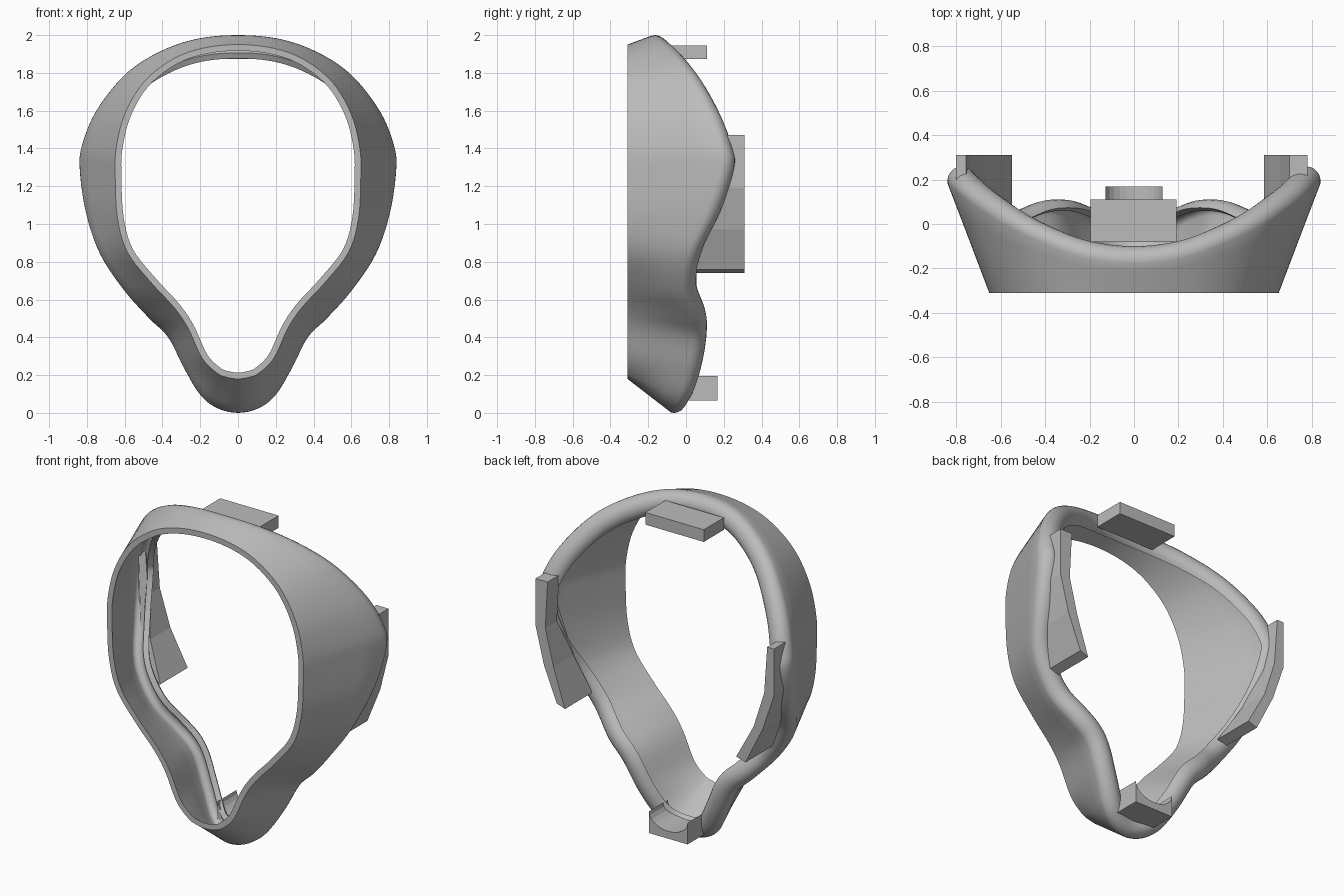
import bpy, bmesh, math
from mathutils import Vector

if "Cube" in bpy.data.objects:
    bpy.data.objects.remove(bpy.data.objects["Cube"])

grey = bpy.data.materials.new("mid_grey")
grey.diffuse_color = (0.5, 0.5, 0.5, 1)
grey.use_nodes = True
grey.node_tree.nodes["Principled BSDF"].inputs["Base Color"].default_value = grey.diffuse_color


def make_object(name, verts, faces, smooth=False):
    me = bpy.data.meshes.new(name)
    me.from_pydata(verts, [], faces)
    bm = bmesh.new()
    bm.from_mesh(me)
    bmesh.ops.recalc_face_normals(bm, faces=bm.faces)
    bm.to_mesh(me)
    bm.free()
    me.materials.append(grey)
    ob = bpy.data.objects.new(name, me)
    bpy.context.collection.objects.link(ob)
    if smooth:
        bpy.ops.object.select_all(action='DESELECT')
        bpy.context.view_layer.objects.active = ob
        ob.select_set(True)
        bpy.ops.object.shade_smooth_by_angle(angle=math.radians(40))
    return ob


def prism(name, profile, y_front, y_back):
    """Extrude an x-z profile along y; y_front may differ for each point."""
    n = len(profile)
    if not isinstance(y_front, (list, tuple)):
        y_front = [y_front] * n
    verts = [(x, y, z) for (x, z), y in zip(profile, y_front)]
    verts += [(x, y_back, z) for x, z in profile]
    faces = [tuple(range(n)), tuple(range(2 * n - 1, n - 1, -1))]
    faces += [(i, (i + 1) % n, n + (i + 1) % n, n + i) for i in range(n)]
    return make_object(name, verts, faces)


# Half outline from top to chin: rim x, rim z, rim rear y, front x, front z
HALF = [
    (0, 2.0, -.10, 0, 1.95), (.22, 1.98, -.075, .19, 1.93),
    (.42, 1.91, -.005, .35, 1.87), (.60, 1.79, .085, .50, 1.75),
    (.75, 1.60, .185, .60, 1.58), (.825, 1.42, .245, .645, 1.40),
    (.838, 1.29, .255, .65, 1.25), (.805, 1.06, .185, .638, 1.03),
    (.73, .84, .085, .585, .85), (.60, .645, .055, .46, .69),
    (.47, .50, .10, .34, .56), (.37, .40, .11, .265, .45),
    (.285, .235, .085, .19, .29), (.20, .095, .045, .11, .21),
    (.11, .025, .015, .055, .188), (0, 0, .0, 0, .18),
]
loop = HALF + [(-a, b, c, -d, e) for a, b, c, d, e in HALF[-2:0:-1]]


def spline(points, steps):
    """Closed Catmull-Rom curve through points of any dimension."""
    out, n = [], len(points)
    for i in range(n):
        p = [Vector(points[(i + k) % n]) for k in (-1, 0, 1, 2)]
        for s in range(steps):
            t = s / steps
            out.append(.5 * (2 * p[1] + (p[2] - p[0]) * t
                             + (2 * p[0] - 5 * p[1] + 4 * p[2] - p[3]) * t ** 2
                             + (3 * p[1] - p[0] - 3 * p[2] + p[3]) * t ** 3))
    return out


def inward(stations, a, b):
    """Unit normals in x-z that point into a clockwise outline."""
    n, out = len(stations), []
    for i in range(n):
        d = stations[(i + 1) % n] - stations[i - 1]
        out.append(Vector((d[b], -d[a])).normalized())
    return out


# Mask shell: slanted wall ending in a rolled rear rim
R, T, FRONT = .065, .033, -.31
st = spline(loop, 5)
rim_n, front_n = inward(st, 0, 1), inward(st, 3, 4)
verts, rows = [], 0
for s, rn, fn in zip(st, rim_n, front_n):
    rim, front, yb = Vector((s[0], s[1])), Vector((s[3], s[4])), s[2] - R
    centre = rim + rn * R

    def skin(r, front_pt):
        arc = []
        for k in range(11):
            a = math.radians(-12 + 167 * k / 10)
            p = centre - rn * (r * math.cos(a))
            arc.append((p.x, yb + r * math.sin(a), p.y))
        f = Vector((front_pt.x, FRONT, front_pt.y))
        wall = [tuple(f.lerp(Vector(arc[0]), k / 4)) for k in range(4)]
        return wall + arc

    section = skin(R, front) + skin(R - T, front + fn * T)[::-1]
    rows = len(section)
    verts += section
N = len(st)
faces = [(i * rows + j, i * rows + (j + 1) % rows,
          ((i + 1) % N) * rows + (j + 1) % rows, ((i + 1) % N) * rows + j)
         for i in range(N) for j in range(rows)]
make_object("mask_shell", verts, faces, smooth=True)

# Top tab
prism("top_tab", [(-.195, 1.873), (.192, 1.873), (.192, 1.946), (-.195, 1.946)],
      -.08, .11)

# Chin tab with a scooped upper face
scoop = [(.128 * math.cos(a), .195 - .085 * math.sin(a))
         for a in [math.pi * k / 12 for k in range(13)]]
prism("chin_tab", [(-.128, .066), (.128, .066)] + scoop, -.01, .168)

# Side tabs follow the rim down and inward
prism("right_side_tab",
      [(.70, 1.47), (.78, 1.47), (.78, 1.19), (.725, .97), (.64, .76),
       (.585, .74), (.66, .97), (.715, 1.19)],
      [.20, .20, .20, .12, .05, .05, .12, .20], .31)
prism("left_side_tab",
      [(-.755, 1.47), (-.80, 1.47), (-.80, 1.19), (-.725, .97), (-.61, .74),
       (-.55, .76), (-.665, .97), (-.735, 1.19)],
      [.20, .20, .20, .12, .05, .05, .12, .20], .31)
